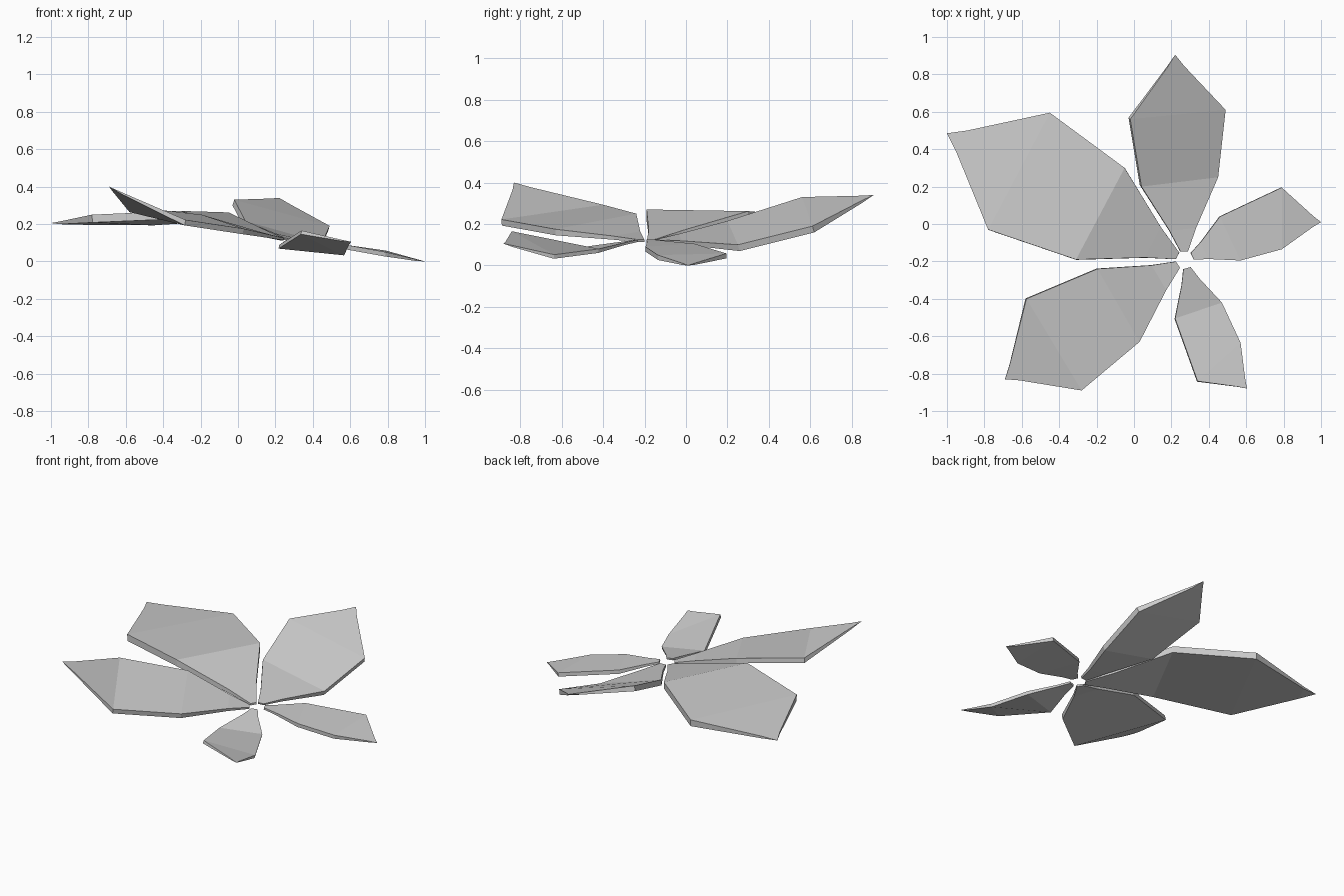
import bpy, bmesh
from mathutils import Vector

if "Cube" in bpy.data.objects:
    bpy.data.objects.remove(bpy.data.objects["Cube"])

CENTRE = Vector((0.272, -0.192, 0.125))


def squeeze(pair, amount):
    """Pull two edge points towards their midpoint."""
    mid = (pair[0] + pair[1]) / 2
    return [p.lerp(mid, amount) for p in pair]


def make_leaf(name, near, far, tip, thick):
    """Thick faceted leaf: near / far are (left, right) edge points of the blade."""
    near = [Vector(p) for p in near]
    far = [Vector(p) for p in far]
    tip = Vector(tip)

    # narrow root end, facing away from the shared centre
    out = (near[0] + near[1]) / 2 - CENTRE
    out.z = 0
    out.normalize()
    side = Vector((-out.y, out.x, 0))
    root = [CENTRE + out * 0.045 + side * 0.02, CENTRE + out * 0.045 - side * 0.02]

    # cross sections from root to tip, with their thickness
    neck = squeeze([r.lerp(n, 0.32) for r, n in zip(root, near)], 0.1)
    collar = squeeze([f.lerp(tip, 0.8) for f in far], 0.12)
    sections = [(root, 0.012), (neck, thick * 0.6), (near, thick),
                (far, thick), (collar, thick * 0.35)]
    normal = (far[1] - near[0]).cross(far[0] - near[1]).normalized()

    bm = bmesh.new()
    rings = []
    for (l, r), t in sections:
        down = normal * t
        rings.append([bm.verts.new(p) for p in (l, r, r - down, l - down)])
    point = bm.verts.new(tip)
    bm.faces.new(rings[0])
    for a, b in zip(rings, rings[1:]):
        for i in range(4):
            j = (i + 1) % 4
            bm.faces.new((a[i], a[j], b[j], b[i]))
    for i in range(4):
        bm.faces.new((rings[-1][i], rings[-1][(i + 1) % 4], point))
    bmesh.ops.recalc_face_normals(bm, faces=bm.faces)
    mesh = bpy.data.meshes.new(name)
    bm.to_mesh(mesh)
    bm.free()
    obj = bpy.data.objects.new(name, mesh)
    bpy.context.collection.objects.link(obj)


# five leaves: near pair, far pair (left, right looking outwards), tip, thickness
make_leaf("back_leaf", [(0.04, 0.20, 0.215), (0.45, 0.25, 0.10)],
          [(-0.02, 0.56, 0.33), (0.49, 0.61, 0.19)], (0.22, 0.905, 0.34), 0.033)
make_leaf("left_leaf", [(-0.31, -0.19, 0.27), (-0.05, 0.30, 0.262)],
          [(-0.78, -0.03, 0.25), (-0.45, 0.595, 0.235)], (-1.0, 0.485, 0.205), 0.042)
make_leaf("front_left_leaf", [(0.03, -0.63, 0.175), (-0.195, -0.24, 0.25)],
          [(-0.28, -0.89, 0.222), (-0.575, -0.40, 0.293)], (-0.69, -0.83, 0.40), 0.03)
make_leaf("right_leaf", [(0.46, 0.04, 0.105), (0.57, -0.195, 0.09)],
          [(0.79, 0.195, 0.058), (0.79, -0.135, 0.05)], (1.0, 0.01, 0.0), 0.024)
make_leaf("front_right_leaf", [(0.47, -0.42, 0.08), (0.22, -0.505, 0.088)],
          [(0.57, -0.635, 0.052), (0.34, -0.84, 0.165)], (0.605, -0.88, 0.105), 0.02)
